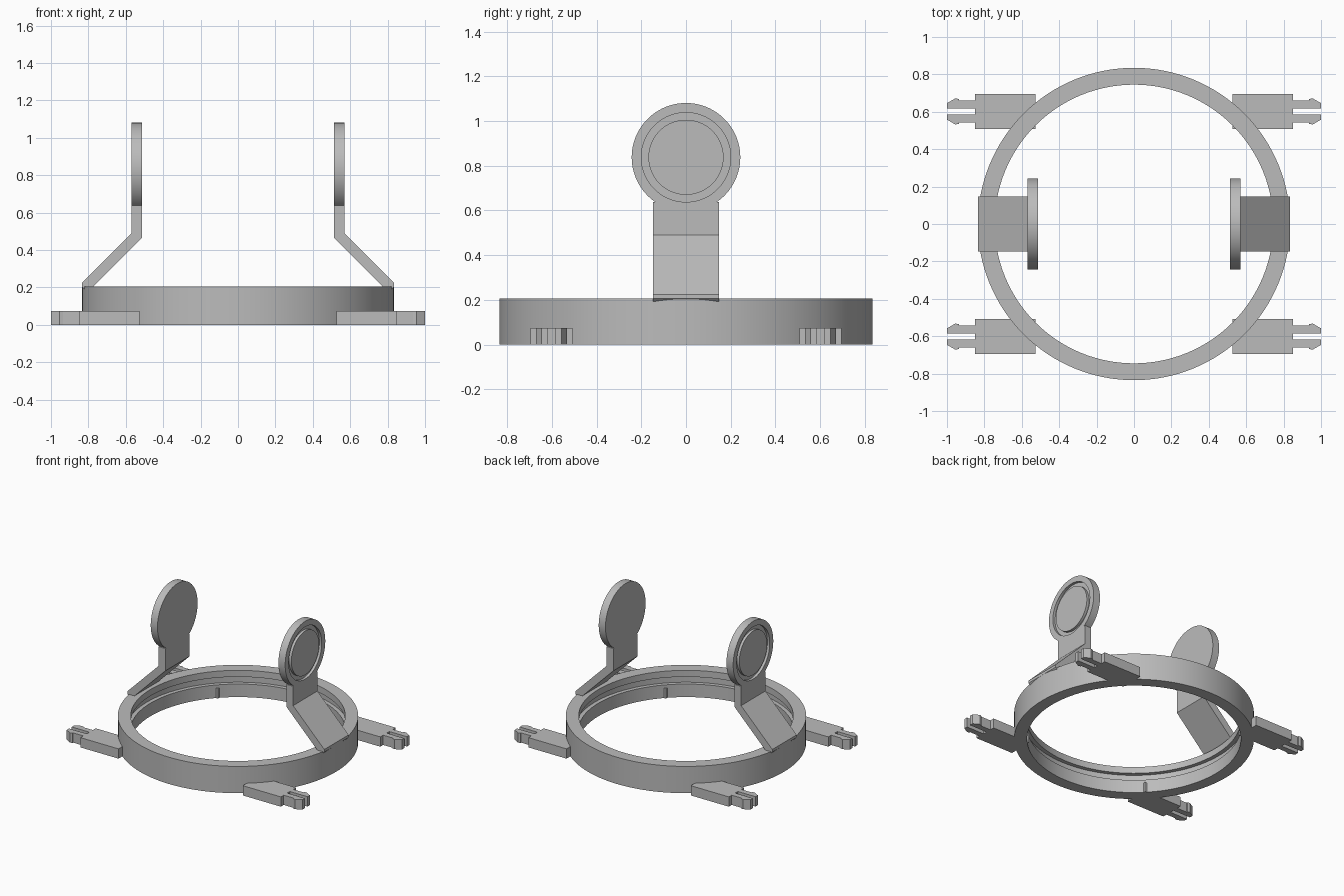
import bpy, bmesh, math
from mathutils import Matrix, Vector

if "Cube" in bpy.data.objects:
    bpy.data.objects.remove(bpy.data.objects["Cube"])

GREY = (0.5, 0.5, 0.5, 1)
grey = bpy.data.materials.new("plain grey")
grey.use_nodes = True
grey.diffuse_color = GREY
grey.node_tree.nodes["Principled BSDF"].inputs["Base Color"].default_value = GREY


def finish(bm, name, smooth=False):
    bmesh.ops.remove_doubles(bm, verts=bm.verts, dist=0.0002)
    bmesh.ops.recalc_face_normals(bm, faces=bm.faces)
    mesh = bpy.data.meshes.new(name)
    bm.to_mesh(mesh)
    bm.free()
    obj = bpy.data.objects.new(name, mesh)
    bpy.context.collection.objects.link(obj)
    mesh.materials.append(grey)
    if smooth:
        bpy.ops.object.select_all(action='DESELECT')
        obj.select_set(True)
        bpy.context.view_layer.objects.active = obj
        bpy.ops.object.shade_smooth_by_angle(angle=math.radians(30))
    return obj


def lathe(name, profile, closed, matrix=Matrix(), steps=128):
    """Spin an (r, z) profile about z, then place it."""
    bm = bmesh.new()
    vs = [bm.verts.new((r, 0, z)) for r, z in profile]
    edges = [bm.edges.new(p) for p in zip(vs, vs[1:])]
    if closed:
        edges.append(bm.edges.new((vs[-1], vs[0])))
    bmesh.ops.spin(bm, geom=vs + edges, cent=(0, 0, 0), axis=(0, 0, 1),
                   angle=math.tau, steps=steps, use_merge=False)
    bmesh.ops.transform(bm, matrix=matrix, verts=bm.verts)
    return finish(bm, name, True)


def extrude(name, points, depth):
    """Extrude a flat outline along a vector."""
    bm = bmesh.new()
    face = bm.faces.new([bm.verts.new(p) for p in points])
    geom = bmesh.ops.extrude_face_region(bm, geom=[face], use_keep_orig=True)["geom"]
    top = [v for v in geom if isinstance(v, bmesh.types.BMVert)]
    bmesh.ops.translate(bm, verts=top, vec=Vector(depth))
    return finish(bm, name)


# Base ring with a groove around its inner wall
R_OUT, R_IN, R_GROOVE, TOP = 0.835, 0.745, 0.775, 0.205
lathe("base_ring", [(R_OUT, 0), (R_OUT, TOP), (R_IN, TOP), (R_IN, 0.155),
                    (R_GROOVE, 0.155), (R_GROOVE, 0.1), (R_IN, 0.1), (R_IN, 0)], True)

# Bent arm in side profile (x, z)
X_IN, X_OUT, DISC_Z, HALF = 0.513, 0.57, 0.838, 0.147
ARM = [(X_OUT, 0.638), (X_OUT, 0.49), (R_OUT, 0.225), (R_OUT, TOP),
       (0.815, 0.185), (0.795, 0.185), (X_IN, 0.467), (X_IN, 0.638)]

# Pad disc profile: plain inner face, circular groove in the outer face
DISC = [(0, X_IN), (0.243, X_IN), (0.243, X_OUT), (0.2, X_OUT), (0.2, 0.55),
        (0.168, 0.55), (0.168, X_OUT), (0, X_OUT)]

# Buckle clip: upper half of the outline, offset from its own centre line
CLIP_Y, CLIP_H = 0.602, 0.075
HALF_CLIP = [(0.527, 0.093), (0.85, 0.093), (0.85, 0.058), (0.935, 0.058),
             (0.935, 0.066), (0.955, 0.07), (1.0, 0.044), (1.0, 0.016), (0.85, 0.016)]
CLIP = HALF_CLIP + [(x, -y) for x, y in reversed(HALF_CLIP)]

for side, sx in (("left", 1), ("right", -1)):
    extrude(side + "_arm", [(sx * x, -HALF, z) for x, z in ARM], (0, 2 * HALF, 0))
    place = Matrix.Translation((0, 0, DISC_Z)) @ Matrix.Rotation(sx * math.pi / 2, 4, 'Y')
    lathe(side + "_pad_disc", DISC, False, place, 96)
    for end, sy in (("front", -1), ("back", 1)):
        extrude(f"{end}_{side}_clip",
                [(sx * x, sy * CLIP_Y + y, 0) for x, y in CLIP], (0, 0, CLIP_H))
